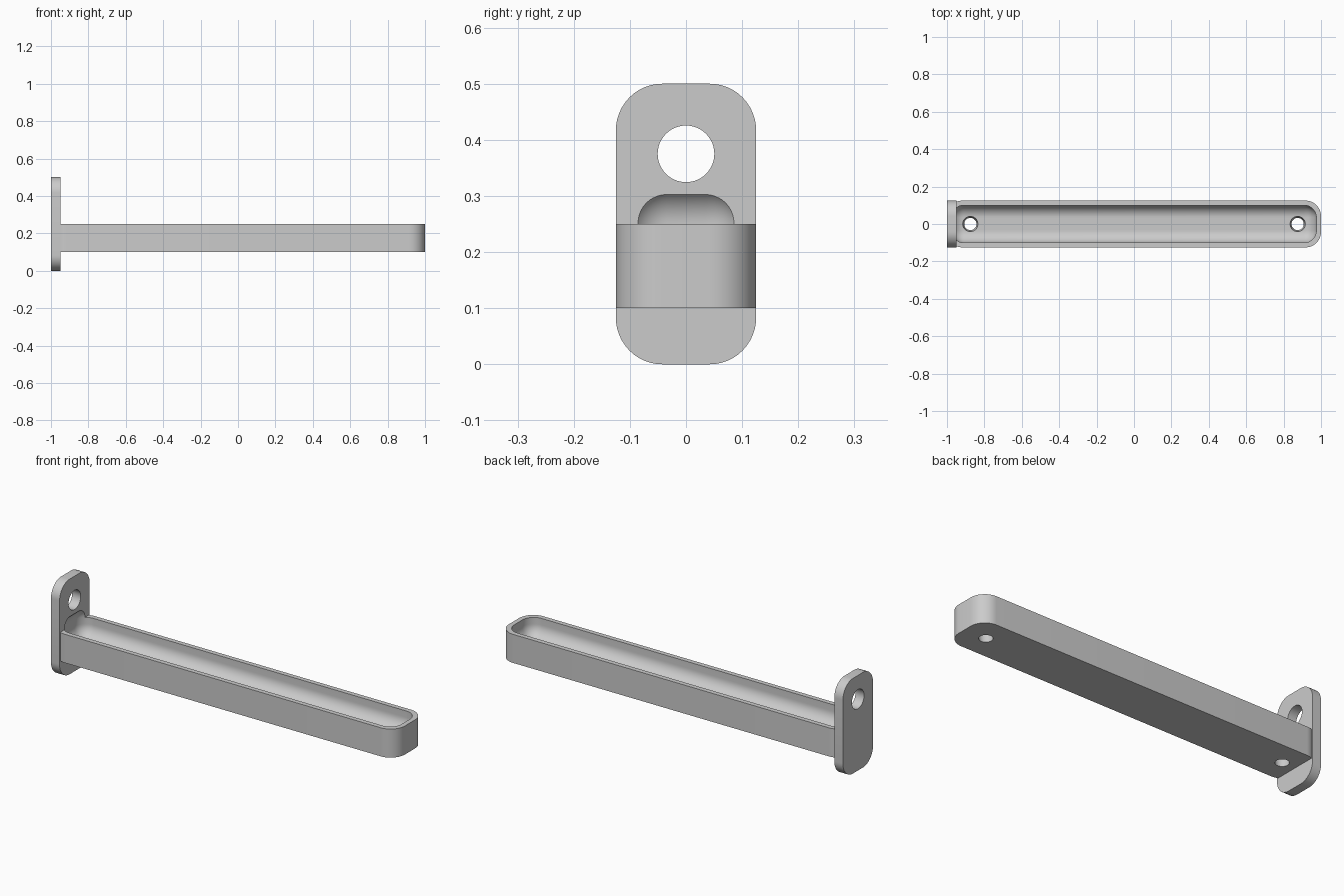
import bpy, bmesh
from mathutils import Matrix, Vector

if "Cube" in bpy.data.objects:
    bpy.data.objects.remove(bpy.data.objects["Cube"])

grey = bpy.data.materials.new("plain grey")
grey.use_nodes = True
grey.diffuse_color = (0.6, 0.6, 0.6, 1)
grey.node_tree.nodes["Principled BSDF"].inputs["Base Color"].default_value = grey.diffuse_color


def add_object(name, bm):
    mesh = bpy.data.meshes.new(name)
    bmesh.ops.recalc_face_normals(bm, faces=bm.faces)
    bm.to_mesh(mesh)
    bm.free()
    mesh.materials.append(grey)
    obj = bpy.data.objects.new(name, mesh)
    bpy.context.collection.objects.link(obj)
    return obj


def rounded_box(name, low, high, radius, axis=None):
    """Box with the edges along one axis rounded, or all edges if axis is None."""
    low, high = Vector(low), Vector(high)
    bm = bmesh.new()
    bmesh.ops.create_cube(bm, size=1)
    bmesh.ops.scale(bm, vec=high - low, verts=bm.verts)
    bmesh.ops.translate(bm, vec=(low + high) / 2, verts=bm.verts)
    edges = [e for e in bm.edges if axis is None
             or abs((e.verts[0].co - e.verts[1].co).normalized()[axis]) > 0.9]
    bmesh.ops.bevel(bm, geom=edges, offset=radius, segments=12, profile=0.5, affect='EDGES')
    return add_object(name, bm)


def cone(name, centre, r1, r2, depth, axis='Z'):
    turn = Matrix.Rotation(1.5707963, 4, 'Y') if axis == 'X' else Matrix()
    bm = bmesh.new()
    bmesh.ops.create_cone(bm, cap_ends=True, segments=48, radius1=r1, radius2=r2,
                          depth=depth, matrix=Matrix.Translation(centre) @ turn)
    return add_object(name, bm)


# Mounting plate and arm share the same outer corner radius
bracket = rounded_box("tray_bracket", (-1, -0.125, 0), (-0.95, 0.125, 0.5), 0.083, axis=0)
arm = rounded_box("arm_block", (-1, -0.125, 0.1), (1, 0.125, 0.25), 0.083, axis=2)

# Round-bottomed hollow, plate hole and tapered floor holes
cutters = [rounded_box("tray_cutter", (-0.975, -0.1, 0.15), (0.975, 0.1, 0.317), 0.066),
           cone("plate_hole_cutter", (-0.975, 0, 0.375), 0.0505, 0.0505, 0.2, 'X')]
for side, x in (("inner", -0.875), ("outer", 0.875)):
    cutters.append(cone(side + "_hole_cutter", (x, 0, 0.13), 0.031, 0.044, 0.08))

for helper, operation in [(arm, 'UNION')] + [(c, 'DIFFERENCE') for c in cutters]:
    mod = bracket.modifiers.new(helper.name, 'BOOLEAN')
    mod.operation, mod.solver, mod.object = operation, 'EXACT', helper
    helper.hide_render = True

# Bake the cuts, drop the helpers and smooth the rounded surfaces
bpy.ops.object.select_all(action='DESELECT')
bracket.select_set(True)
bpy.context.view_layer.objects.active = bracket
bpy.ops.object.convert(target='MESH')
for helper in [arm] + cutters:
    bpy.data.objects.remove(helper)
bpy.ops.object.shade_smooth_by_angle(angle=0.6)
